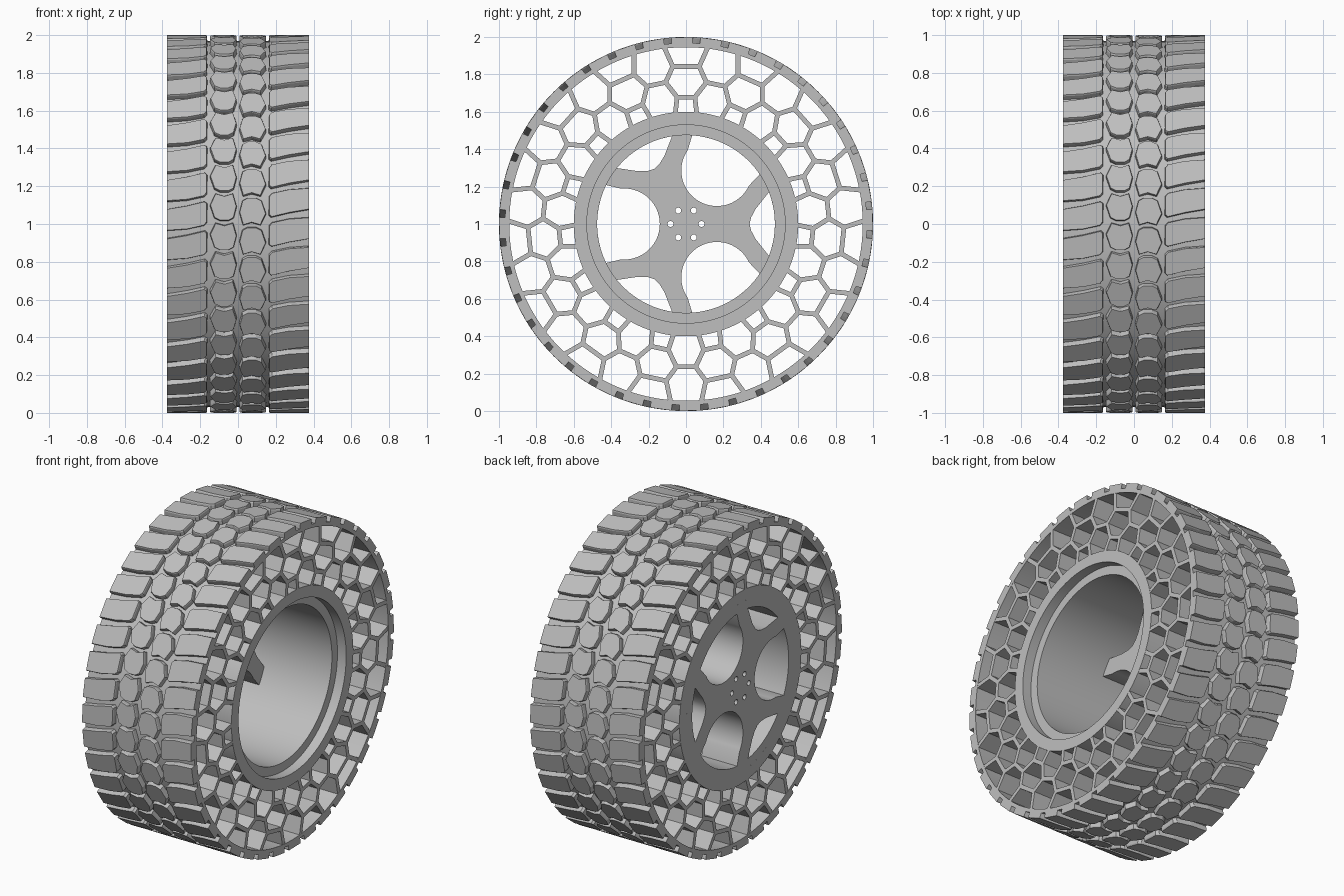
import bpy, bmesh
from math import sin, cos, pi, radians

HALF = 0.375          # half width of the wheel
SEAT = -0.13          # inner face of the spoke disc
PITCH = 2 * pi / 40   # tread pitch
REPEATS = 15          # honeycomb repeats

if "Cube" in bpy.data.objects:
    bpy.data.objects.remove(bpy.data.objects["Cube"], do_unlink=True)

grey = bpy.data.materials.new("plain_grey")
grey.use_nodes = True
colour = (0.52, 0.52, 0.52, 1)
grey.diffuse_color = colour
grey.node_tree.nodes["Principled BSDF"].inputs["Base Color"].default_value = colour


def polar(x, r, a):
    """Point on the wheel: axis along x, hub at height 1."""
    return (x, r * cos(a), 1 + r * sin(a))


def smooth(ob):
    bpy.ops.object.select_all(action="DESELECT")
    ob.select_set(True)
    bpy.context.view_layer.objects.active = ob
    bpy.ops.object.shade_smooth_by_angle(angle=radians(30))


def finish(bm, name):
    bmesh.ops.recalc_face_normals(bm, faces=bm.faces)
    mesh = bpy.data.meshes.new(name)
    bm.to_mesh(mesh)
    bm.free()
    mesh.materials.append(grey)
    ob = bpy.data.objects.new(name, mesh)
    bpy.context.collection.objects.link(ob)
    return ob


def ring(name, profile, steps=128):
    """Revolve a closed (x, radius) profile around the axle."""
    bm = bmesh.new()
    loops = [[bm.verts.new(polar(x, r, 2 * pi * i / steps)) for x, r in profile]
             for i in range(steps)]
    n = len(profile)
    for i in range(steps):
        a, b = loops[i], loops[(i + 1) % steps]
        for j in range(n):
            k = (j + 1) % n
            bm.faces.new((a[j], a[k], b[k], b[j]))
    smooth(finish(bm, name))


def prism(bm, bottom, top):
    lo = [bm.verts.new(p) for p in bottom]
    hi = [bm.verts.new(p) for p in top]
    bm.faces.new(lo)
    bm.faces.new(hi)
    for i in range(len(lo)):
        j = (i + 1) % len(lo)
        bm.faces.new((lo[i], lo[j], hi[j], hi[i]))


# Rim barrel: stepped lip on one side, seat for the spoke disc on the other
ring("rim_barrel", [(-HALF, 0.6), (HALF, 0.6), (HALF, 0.53), (HALF - 0.06, 0.53),
                    (HALF - 0.06, 0.475), (SEAT, 0.475), (SEAT, 0.53), (-HALF, 0.53)])
# Outer band carrying the tread
ring("tread_band", [(-HALF, 0.945), (HALF, 0.945), (HALF, 0.968), (-HALF, 0.968)])

# Spoke disc: filled outline with lobes, wedges and bolt holes
curve = bpy.data.curves.new("spoke_disc", "CURVE")
curve.dimensions = "2D"
curve.fill_mode = "BOTH"
curve.extrude = (SEAT + HALF) / 2


def outline(points, turn=0.0):
    spline = curve.splines.new("POLY")
    spline.points.add(len(points) - 1)
    for p, (u, v) in zip(spline.points, points):
        p.co = (u * cos(turn) - v * sin(turn), u * sin(turn) + v * cos(turn), 0, 1)
    spline.use_cyclic_u = True


def arc(r, start, end, n, cu=0.0):
    angles = [radians(start + (end - start) * i / n) for i in range(n + 1)]
    return [(cu + r * cos(a), r * sin(a)) for a in angles]


outline(arc(0.53, 0, 357, 119))
lobe = arc(0.19, 85, 275, 28, 0.33) + arc(0.475, -26, 26, 20)
edge = [(0.372, 0.08), (0.348, 0.035)]
wedge = edge + [(0.34, 0)] + [(u, -v) for u, v in reversed(edge)] + arc(0.475, -21, 21, 14)
for k in range(3):
    outline(lobe, radians(60 + 120 * k))
    outline(wedge, radians(120 * k))
for k in range(6):
    outline(arc(0.016, 0, 337.5, 15, 0.083), radians(60 * k))
disc = bpy.data.objects.new("spoke_disc", curve)
bpy.context.collection.objects.link(disc)
curve.materials.append(grey)
disc.location = ((SEAT - HALF) / 2, 0, 1)
disc.rotation_euler = (pi / 2, 0, pi / 2)
bpy.ops.object.select_all(action="DESELECT")
disc.select_set(True)
bpy.context.view_layer.objects.active = disc
bpy.ops.object.convert(target="MESH")
smooth(disc)


# Honeycomb web: repeats of mirrored, full-width hexagon walls
def wall(bm, p, q, thick=0.025):
    (py, pz), (qy, qz) = p, q
    dy, dz = qy - py, qz - pz
    length = (dy * dy + dz * dz) ** 0.5
    ny, nz = -dz / length * thick / 2, dy / length * thick / 2
    ey, ez = dy / length * 0.006, dz / length * 0.006
    corners = [(py - ey + ny, pz - ez + nz), (qy + ey + ny, qz + ez + nz),
               (qy + ey - ny, qz + ez - nz), (py - ey - ny, pz - ez - nz)]
    w = HALF - 0.001
    prism(bm, [(-w, y, z + 1) for y, z in corners], [(w, y, z + 1) for y, z in corners])


# Node positions as (radius, degrees from the middle of a repeat)
STEP = 360 / REPEATS
RIM, HIGH, MID, LOW, HUB = (0.95, 7), (0.845, 4.8), (0.765, 8.2), (0.68, 4), (0.595, 5.5)
bm = bmesh.new()
for k in range(REPEATS):
    def node(n, side):
        a = radians(90 + STEP * k + side * n[1])
        return (n[0] * cos(a), n[0] * sin(a))
    for side in (1, -1):
        for a, b in ((RIM, HIGH), (HIGH, MID), (MID, LOW), (LOW, HUB)):
            wall(bm, node(a, side), node(b, side))
    wall(bm, node(HIGH, 1), node(HIGH, -1))
    wall(bm, node(LOW, 1), node(LOW, -1))
    wall(bm, node(MID, 1), node((MID[0], STEP - MID[1]), 1))
finish(bm, "honeycomb_web")

# Tread blocks: outlines as (x, fraction of pitch); the other side is turned half round
SHOULDER = [(0.162, -0.46), (0.175, -0.53), (0.27, -0.38), (HALF, -0.26),
            (HALF, 0.49), (0.27, 0.44), (0.178, 0.31), (0.163, 0.2)]
CENTRE = [(0.026, -0.45), (0.072, -0.36), (0.12, -0.45), (0.15, -0.05),
          (0.126, 0.4), (0.095, 0.5), (0.05, 0.5), (0.022, 0.4), (0.006, 0.0)]


def tread(name, shape, offset):
    bm = bmesh.new()
    cx = sum(x for x, _ in shape) / len(shape)
    ct = sum(t for _, t in shape) / len(shape)
    for side in (1, -1):
        for k in range(40):
            def layer(r, s):
                pts = []
                for x, t in shape:
                    xx = x if x == HALF else cx + (x - cx) * s
                    tt = ct + (t - ct) * s + offset
                    pts.append(polar(side * xx, r, pi + (k - side * tt) * PITCH))
                return pts
            low, mid, top = layer(0.96, 1), layer(0.992, 0.98), layer(1.0, 0.94)
            prism(bm, low, mid)
            prism(bm, mid, top)
    finish(bm, name)


tread("shoulder_tread_blocks", SHOULDER, -0.25)
tread("centre_tread_blocks", CENTRE, 0.4)
